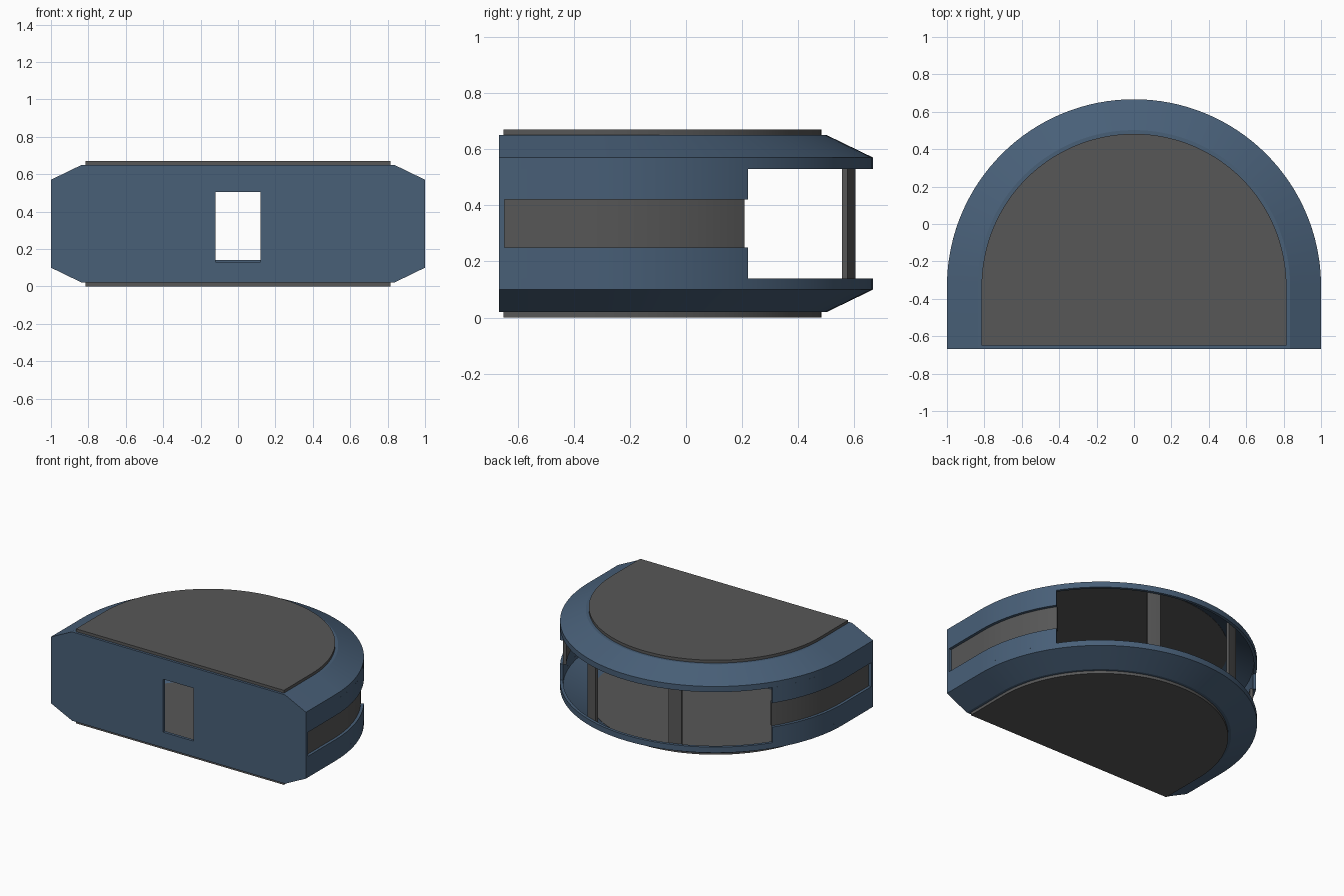
import bpy, bmesh
from math import sin, cos, radians

if "Cube" in bpy.data.objects:
    bpy.data.objects.remove(bpy.data.objects["Cube"])

CY = -0.333          # centre of the rear arc
FRONT = -0.667
T = 0.02             # wall thickness
END = 33.6           # angle where the side walls stop


def paint(name, r, g, b):
    m = bpy.data.materials.new(name)
    m.diffuse_color = (r, g, b, 1)
    m.use_nodes = True
    m.node_tree.nodes["Principled BSDF"].inputs["Base Color"].default_value = m.diffuse_color
    return m


blue = paint("blue_paint", 0.065, 0.115, 0.187)
grey = paint("dark_grey", 0.095, 0.095, 0.095)


def finish(name, bm, mat, smooth=True):
    bmesh.ops.recalc_face_normals(bm, faces=bm.faces)
    me = bpy.data.meshes.new(name)
    bm.to_mesh(me)
    bm.free()
    ob = bpy.data.objects.new(name, me)
    bpy.context.collection.objects.link(ob)
    me.materials.append(mat)
    if smooth:
        bpy.ops.object.select_all(action='DESELECT')
        bpy.context.view_layer.objects.active = ob
        ob.select_set(True)
        bpy.ops.object.shade_smooth_by_angle(angle=radians(20))
    return ob


def d_path(inset, a0, a1, y0, steps):
    """D-shaped plan line: straight sides joined by an arc of radius 1 - inset."""
    r = 1 - inset
    pts = [(r, y0)] if a0 == 0 else []
    for i in range(steps + 1):
        a = radians(a0 + (a1 - a0) * i / steps)
        pts.append((r * cos(a), CY + r * sin(a)))
    if a1 == 180:
        pts.append((-r, y0))
    return pts


def sweep(name, profile, a0, a1, mat, steps=64):
    """Solid with an (inset, z) profile carried along the D path."""
    bm = bmesh.new()
    rails = [[bm.verts.new((x, y, z)) for x, y in d_path(i, a0, a1, FRONT + T, steps)]
             for i, z in profile]
    n = len(rails)
    for k in range(n):
        p, q = rails[k], rails[(k + 1) % n]
        for j in range(len(p) - 1):
            bm.faces.new((p[j], p[j + 1], q[j + 1], q[j]))
    bm.faces.new([r[0] for r in rails])
    bm.faces.new([r[-1] for r in reversed(rails)])
    return finish(name, bm, mat)


def prism(name, pts, vec, mat, smooth=True):
    bm = bmesh.new()
    f = bm.faces.new([bm.verts.new(p) for p in pts])
    g = bmesh.ops.extrude_face_region(bm, geom=[f])["geom"]
    bmesh.ops.translate(bm, vec=vec, verts=[v for v in g if isinstance(v, bmesh.types.BMVert)])
    # extrusion of a lone face can drop the start cap, so refill any open rim
    bmesh.ops.holes_fill(bm, edges=[e for e in bm.edges if e.is_boundary], sides=0)
    return finish(name, bm, mat, smooth)


def rect(i0, i1, z0, z1):
    return [(i0, z0), (i0, z1), (i1, z1), (i1, z0)]


# Chamfered lower and upper rims
rim = [(0.185, 0.02), (0.165, 0.02), (0, 0.10), (0, 0.14), (T, 0.14), (T, 0.112)]
sweep("lower_rim", rim, 0, 180, blue)
sweep("upper_rim", [(i, 0.67 - z) for i, z in rim], 0, 180, blue)

# Side walls with a recessed grey band on each side
for side, a0, a1 in (("right", 0, END), ("left", 180 - END, 180)):
    sweep(side + "_lower_wall", rect(0, T, 0.14, 0.25), a0, a1, blue, 16)
    sweep(side + "_upper_wall", rect(0, T, 0.42, 0.53), a0, a1, blue, 16)
    sweep(side + "_band", rect(T, 2 * T, 0.25, 0.42), a0, a1, grey, 16)

# Posts dividing the rear opening into three
for side, a in (("right", 70.5), ("left", 109.5)):
    sweep(side + "_post", rect(T, 2 * T, 0.13, 0.54), a - 2.6, a + 2.6, grey, 3)

# Roof and base plates
plan = d_path(0.185, 0, 180, -0.65, 64)
prism("base_plate", [(x, y, 0) for x, y in plan], (0, 0, 0.022), grey)
prism("roof_plate", [(x, y, 0.67) for x, y in plan], (0, 0, -0.022), grey)

# Flat front wall with a rectangular doorway
half = [(0.835, 0.02), (1, 0.10), (1, 0.57), (0.835, 0.65)]
outline = half + [(-x, z) for x, z in reversed(half)]
wall = prism("front_wall", [(x, FRONT, z) for x, z in outline], (0, T, 0), blue, False)
door = [(-0.12, 0.13), (0.12, 0.13), (0.12, 0.505), (-0.12, 0.505)]
cutter = prism("doorway_cutter", [(x, FRONT - 0.1, z) for x, z in door], (0, 0.2, 0), blue, False)
mod = wall.modifiers.new("doorway", 'BOOLEAN')
mod.object = cutter
mod.operation = 'DIFFERENCE'
mod.solver = 'EXACT'
bpy.context.view_layer.objects.active = wall
bpy.ops.object.modifier_apply(modifier="doorway")
bpy.data.objects.remove(cutter, do_unlink=True)
